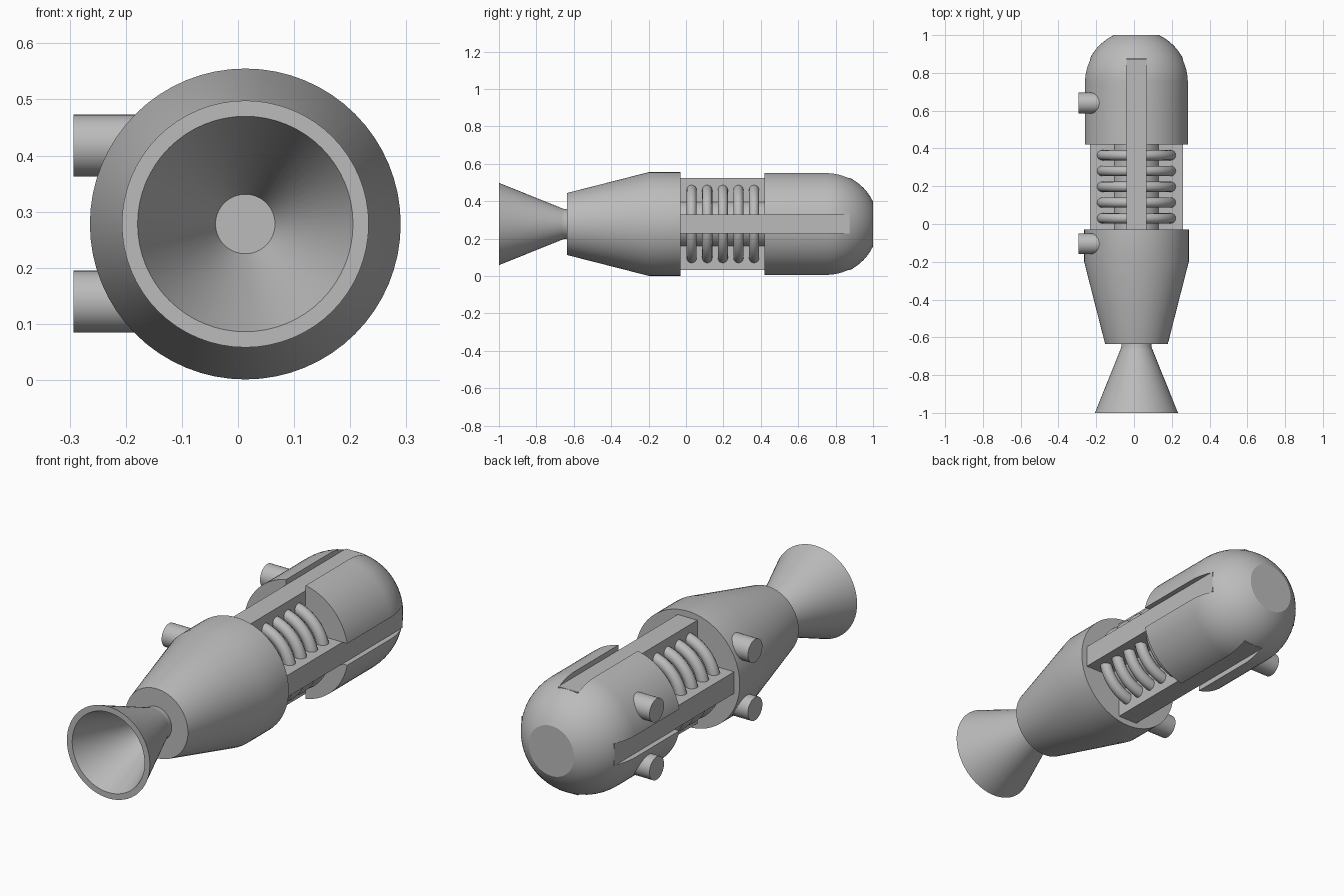
import bpy, bmesh, math
from mathutils import Matrix, Vector

cube = bpy.data.objects.get("Cube")
if cube:
    bpy.data.objects.remove(cube, do_unlink=True)

AXIS = Vector((0.013, 0, 0.278))   # long axis of the body, along y
R = 0.277                          # outer radius
RAIL_R, RAIL_W = 0.247, 0.104

grey = bpy.data.materials.new("plain grey")
grey.use_nodes = True
colour = (0.5, 0.5, 0.5, 1)
grey.diffuse_color = colour
grey.node_tree.nodes["Principled BSDF"].inputs["Base Color"].default_value = colour


def finish(name, bm, smooth=True):
    bmesh.ops.recalc_face_normals(bm, faces=bm.faces)
    mesh = bpy.data.meshes.new(name)
    bm.to_mesh(mesh)
    bm.free()
    mesh.materials.append(grey)
    obj = bpy.data.objects.new(name, mesh)
    bpy.context.collection.objects.link(obj)
    if smooth:
        shade(obj)
    return obj


def shade(obj):
    bpy.ops.object.select_all(action='DESELECT')
    obj.select_set(True)
    bpy.context.view_layer.objects.active = obj
    bpy.ops.object.shade_smooth_by_angle(angle=math.radians(25))


def lathe(name, profile, sides=64, closed=False, smooth=True):
    """Turn (y, radius) points around the body axis."""
    bm = bmesh.new()
    rings = []
    for y, r in profile:
        if r == 0:
            rings.append([bm.verts.new(AXIS + Vector((0, y, 0)))] * sides)
            continue
        angles = [2 * math.pi * i / sides for i in range(sides)]
        rings.append([bm.verts.new(AXIS + Vector((r * math.cos(a), y, r * math.sin(a))))
                      for a in angles])
    pairs = list(zip(rings, rings[1:])) + ([(rings[-1], rings[0])] if closed else [])
    for a, b in pairs:
        for i in range(sides):
            j = (i + 1) % sides
            bm.faces.new(dict.fromkeys((a[i], a[j], b[j], b[i])))
    return finish(name, bm, smooth)


def box(bm, lo, hi):
    lo, hi = Vector(lo), Vector(hi)
    matrix = Matrix.Translation(AXIS + (lo + hi) / 2) @ Matrix.Diagonal((*(hi - lo), 1))
    bmesh.ops.create_cube(bm, size=1, matrix=matrix)


# Flared nozzle, hollow inside
lathe("nozzle", [(-0.655, 0), (-0.655, 0.053), (-1, 0.192), (-1, 0.22),
                 (-0.665, 0.085), (-0.65, 0.08), (-0.6, 0.08), (-0.6, 0)])

# Tapered front body
lathe("front_body", [(-0.635, 0), (-0.635, 0.166), (-0.2, R), (-0.03, R), (-0.03, 0)])

# Domed rear body with a flat end
dome_y = 0.75
end = math.acos(0.12 / R)
dome = [(dome_y + R * math.sin(end * i / 14), R * math.cos(end * i / 14)) for i in range(15)]
rear = lathe("rear_body", [(0.42, 0), (0.42, R)] + dome + [(dome[-1][0], 0)], smooth=False)

# Four lengthwise slots cut in the rear body
h = RAIL_W / 2
for i, (dx, dz) in enumerate([(1, 0), (-1, 0), (0, 1), (0, -1)]):
    bm = bmesh.new()
    xs = sorted((dx * 0.22, dx * 0.35)) if dx else (-h, h)
    zs = sorted((dz * 0.22, dz * 0.35)) if dz else (-h, h)
    box(bm, (xs[0], 0.38, zs[0]), (xs[1], 0.875, zs[1]))
    cutter = finish("slot_cutter", bm, smooth=False)
    cutter.hide_render = True
    mod = rear.modifiers.new("slot", 'BOOLEAN')
    mod.operation, mod.solver, mod.object = 'DIFFERENCE', 'EXACT', cutter
    bpy.context.view_layer.objects.active = rear
    bpy.ops.object.modifier_apply(modifier=mod.name)
    bpy.data.objects.remove(cutter, do_unlink=True)
shade(rear)

# Crossed rails joining both bodies and lying in the slots
for name, x, z in (("side_rails", RAIL_R, h), ("upright_rails", h, RAIL_R)):
    bm = bmesh.new()
    box(bm, (-x, -0.06, -z), (x, 0.874, z))
    finish(name, bm, smooth=False)

# Inner core and the rings around it
lathe("core", [(-0.06, 0), (-0.06, 0.128), (0.45, 0.128), (0.45, 0)])
for i in range(5):
    y = 0.03 + 0.0835 * i
    turns = [2 * math.pi * k / 16 for k in range(16)]
    lathe(f"coil_ring_{i + 1}",
          [(y + 0.027 * math.sin(t), 0.188 + 0.027 * math.cos(t)) for t in turns], closed=True)

# Mounting pegs on the right side
for end_name, y in (("front", -0.105), ("rear", 0.64)):
    for level, z in (("upper", 0.418), ("lower", 0.14)):
        bm = bmesh.new()
        matrix = Matrix.Translation((-0.203, y, z)) @ Matrix.Rotation(math.pi / 2, 4, 'Y')
        bmesh.ops.create_cone(bm, cap_ends=True, segments=32, radius1=0.055,
                              radius2=0.055, depth=0.18, matrix=matrix)
        finish(f"{end_name}_{level}_peg", bm)
